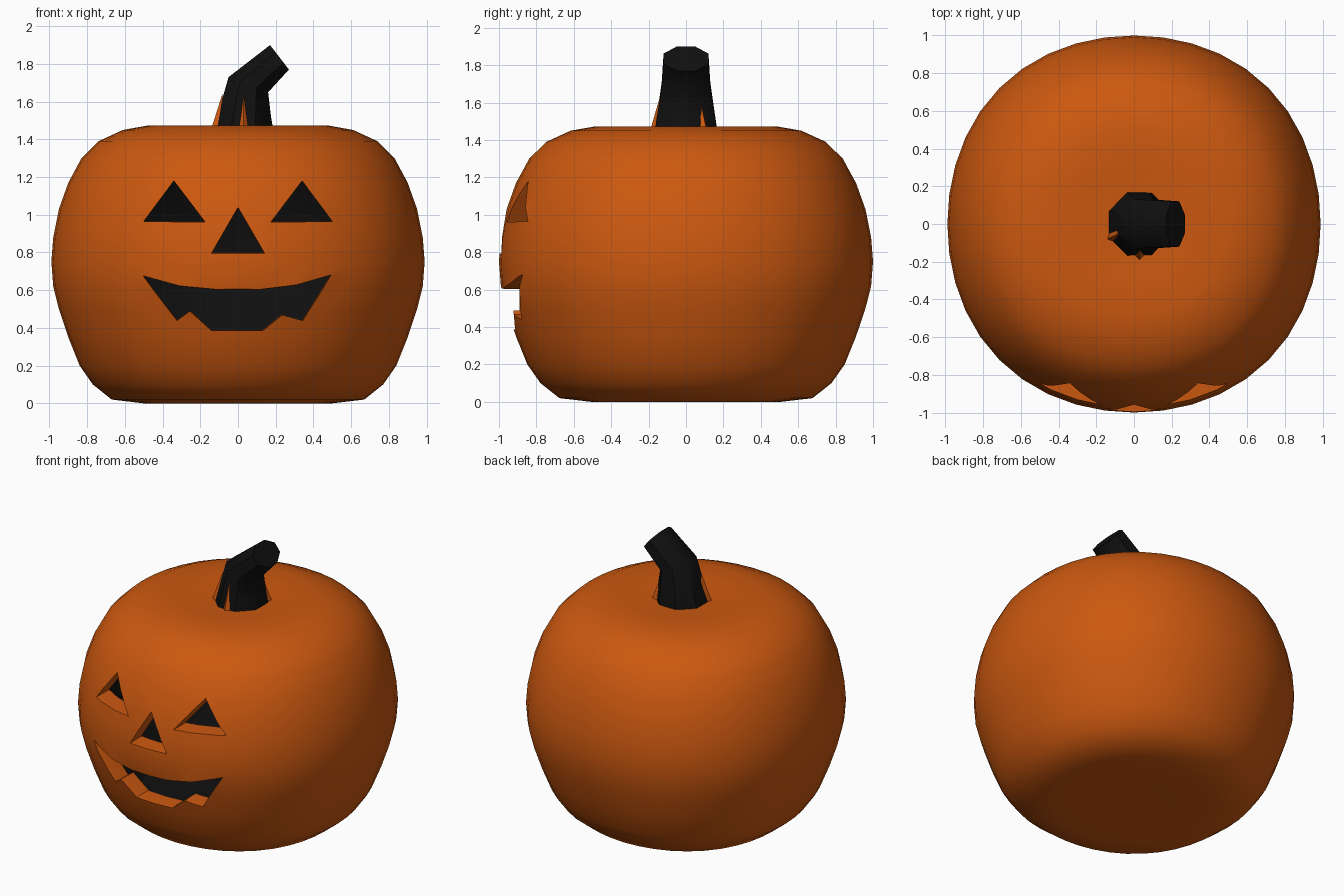
import bpy, bmesh, math
from mathutils import Vector

if "Cube" in bpy.data.objects:
    bpy.data.objects.remove(bpy.data.objects["Cube"])


def material(name, color):
    m = bpy.data.materials.new(name)
    m.diffuse_color = (*color, 1)
    m.use_nodes = True
    m.node_tree.nodes["Principled BSDF"].inputs["Base Color"].default_value = m.diffuse_color
    return m


ORANGE = material("pumpkin orange", (0.60, 0.098, 0.005))
BLACK = material("soft black", (0.005, 0.005, 0.005))


def make_object(name, bm, mats):
    bmesh.ops.recalc_face_normals(bm, faces=bm.faces)
    me = bpy.data.meshes.new(name)
    bm.to_mesh(me)
    bm.free()
    for m in mats:
        me.materials.append(m)
    ob = bpy.data.objects.new(name, me)
    bpy.context.collection.objects.link(ob)
    return ob


def loft(bm, rings):
    """Skin closed rings of equal length and cap both ends."""
    vs = [[bm.verts.new(p) for p in ring] for ring in rings]
    n = len(vs[0])
    for a, b in zip(vs, vs[1:]):
        for i in range(n):
            j = (i + 1) % n
            bm.faces.new((a[i], a[j], b[j], b[i]))
    bm.faces.new(vs[0])
    bm.faces.new(vs[-1])


def select_only(ob):
    bpy.ops.object.select_all(action='DESELECT')
    ob.select_set(True)
    bpy.context.view_layer.objects.active = ob


def apply_mod(ob, mod):
    select_only(ob)
    bpy.ops.object.modifier_apply(modifier=mod.name)


def smooth(ob, angle):
    select_only(ob)
    bpy.ops.object.shade_smooth_by_angle(angle=math.radians(angle))


# Pumpkin body: slightly squarish lathe, hollowed with a black inside
PROFILE = [(0.25, 0.012), (0.50, 0.0), (0.67, 0.02), (0.77, 0.10), (0.84, 0.20),
           (0.90, 0.35), (0.95, 0.50), (0.98, 0.62), (0.99, 0.75), (0.98, 0.88),
           (0.95, 1.03), (0.90, 1.17), (0.83, 1.30), (0.74, 1.39), (0.61, 1.45),
           (0.48, 1.473), (0.30, 1.468), (0.12, 1.455)]
SIDES = 40
bm = bmesh.new()
rings = []
for r, z in PROFILE:
    ring = []
    for i in range(SIDES):
        a = math.tau * i / SIDES
        k = r * (1 + 0.02 * math.sin(2 * a) ** 2)
        ring.append((k * math.cos(a), k * 1.01 * math.sin(a), z))
    rings.append(ring)
loft(bm, rings)
body = make_object("pumpkin_body", bm, [ORANGE, BLACK])
shell = body.modifiers.new("shell", 'SOLIDIFY')
shell.thickness = 0.12
shell.offset = -1
shell.material_offset = 1
apply_mod(body, shell)


# Carved face: tapered prisms cut through the front wall
def carve(name, outline):
    cx = (min(p[0] for p in outline) + max(p[0] for p in outline)) / 2
    cz = (min(p[1] for p in outline) + max(p[1] for p in outline)) / 2
    bm = bmesh.new()
    loft(bm, [[(cx + (x - cx) * s, y, cz + (z - cz) * s) for x, z in outline]
              for y, s in ((-1.15, 1.10), (-0.85, 1.0), (-0.55, 1.0))])
    cutter = make_object(name, bm, [ORANGE])
    cutter.hide_render = True
    mod = body.modifiers.new(name, 'BOOLEAN')
    mod.operation = 'DIFFERENCE'
    mod.solver = 'EXACT'
    mod.object = cutter
    apply_mod(body, mod)
    bpy.data.objects.remove(cutter)


for side, tag in ((-1, "left"), (1, "right")):
    carve("eye_cutter_" + tag, [(side * 0.18, 0.965), (side * 0.50, 0.965), (side * 0.34, 1.18)])
carve("nose_cutter", [(-0.135, 0.80), (0.135, 0.80), (0.0, 1.035)])
carve("mouth_cutter", [(-0.50, 0.675), (-0.30, 0.62), (-0.12, 0.602), (0.12, 0.602),
                       (0.30, 0.625), (0.49, 0.68), (0.34, 0.44), (0.23, 0.47),
                       (0.13, 0.39), (-0.14, 0.39), (-0.25, 0.49), (-0.32, 0.44)])
smooth(body, 35)

# Stem: eight-sided, bent towards +x
bm = bmesh.new()
rings = []
for cx, cz, ux, uz, ry in ((0.025, 1.43, 0.165, 0.0, 0.17),
                           (0.035, 1.53, 0.140, -0.01, 0.155),
                           (0.055, 1.69, 0.105, -0.04, 0.13),
                           (0.22, 1.835, 0.05, -0.065, 0.12)):
    ring = []
    for i in range(8):
        a = math.tau * (i + 0.5) / 8
        c, s = math.cos(a) / math.cos(math.pi / 8), math.sin(a) / math.cos(math.pi / 8)
        ring.append((cx + ux * c, ry * s, cz + uz * c))
    rings.append(ring)
loft(bm, rings)
stem = make_object("stem", bm, [BLACK])
smooth(stem, 40)

# Orange flesh wedges climbing the foot of the stem
bm = bmesh.new()
for deg, top in ((-90, 1.68), (35, 1.64), (205, 1.64)):
    d = Vector((math.cos(math.radians(deg)), math.sin(math.radians(deg)), 0))
    t = Vector((-d.y, d.x, 0))
    c = Vector((0.03, 0, 0))
    low = Vector((0, 0, 1.44))
    tri = [bm.verts.new(c + d * 0.12 + t * s * 0.075 + low) for s in (-1, 1)]
    tri.append(bm.verts.new(c + d * 0.195 + low))
    apex = bm.verts.new(c + d * 0.125 + Vector((0, 0, top)))
    bm.faces.new(tri)
    for i in range(3):
        bm.faces.new((tri[i], tri[(i + 1) % 3], apex))
make_object("stem_wedges", bm, [ORANGE])
